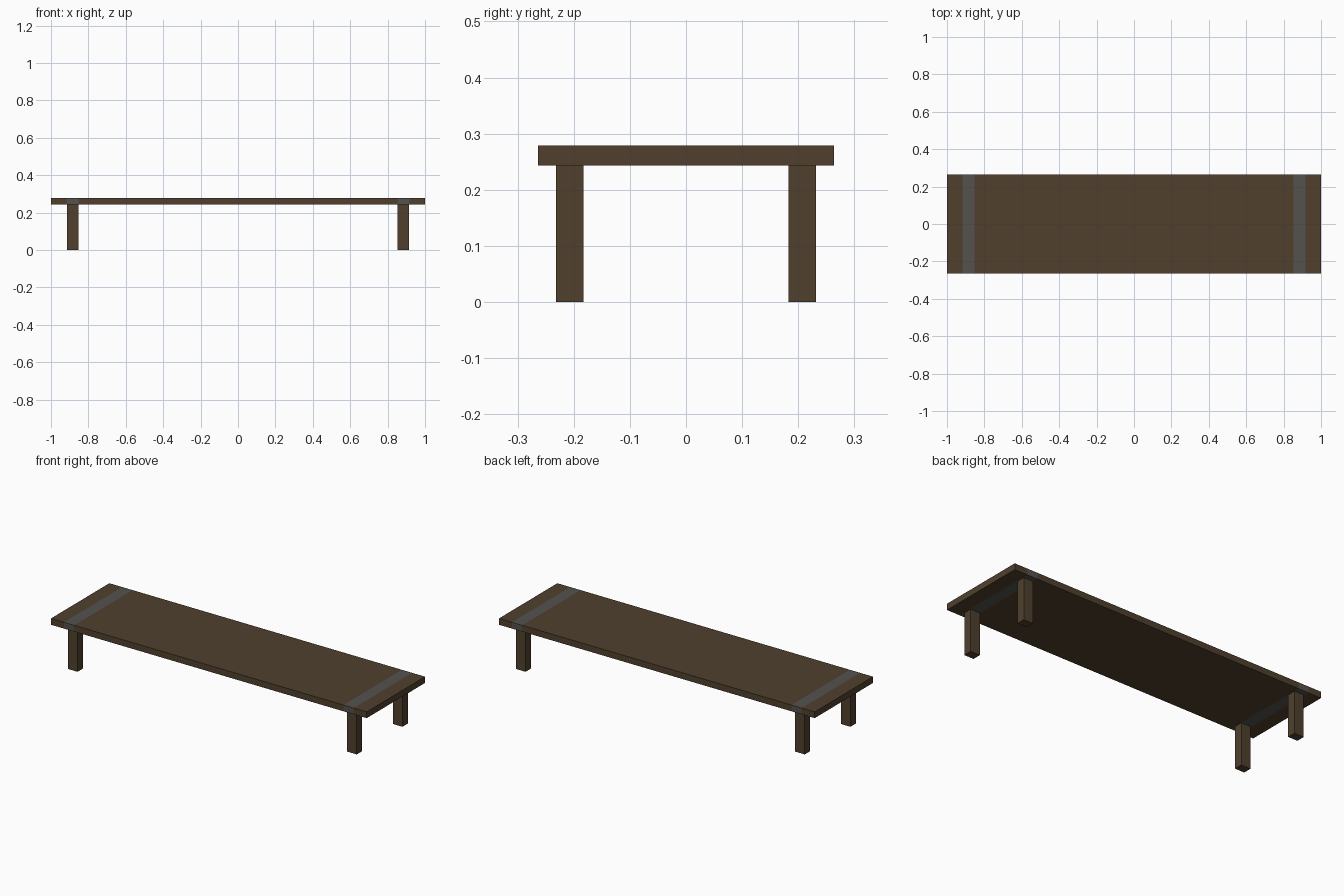
import bpy, bmesh
from mathutils import Matrix, Vector

if "Cube" in bpy.data.objects:
    bpy.data.objects.remove(bpy.data.objects["Cube"])


def material(name, rgb):
    m = bpy.data.materials.new(name)
    m.diffuse_color = (*rgb, 1.0)
    m.use_nodes = True
    m.node_tree.nodes["Principled BSDF"].inputs["Base Color"].default_value = m.diffuse_color
    return m


wood = material("dark brown wood", (0.080, 0.051, 0.027))
metal = material("grey band", (0.088, 0.084, 0.078))


def box(name, lo, hi, mats, cuts=()):
    """Axis-aligned box, optionally sliced at the given x positions."""
    lo, hi = Vector(lo), Vector(hi)
    bm = bmesh.new()
    bmesh.ops.create_cube(bm, size=1.0, matrix=Matrix.Translation((lo + hi) / 2)
                          @ Matrix.Diagonal((*(hi - lo), 1.0)))
    for x in cuts:
        bmesh.ops.bisect_plane(bm, geom=bm.verts[:] + bm.edges[:] + bm.faces[:],
                               plane_co=(x, 0, 0), plane_no=(1, 0, 0))
    # faces lying between the cuts near each end form the grey bands
    if cuts:
        inner, outer = min(map(abs, cuts)), max(map(abs, cuts))
        for f in bm.faces:
            if inner < abs(f.calc_center_median().x) < outer:
                f.material_index = 1
    mesh = bpy.data.meshes.new(name)
    bm.to_mesh(mesh)
    bm.free()
    for m in mats:
        mesh.materials.append(m)
    ob = bpy.data.objects.new(name, mesh)
    bpy.context.collection.objects.link(ob)
    return ob


# table top with a grey band wrapped round it near each end
TOP_Z, UNDER_Z = 0.279, 0.243
box("table_top", (-1, -0.264, UNDER_Z), (1, 0.264, TOP_Z), (wood, metal),
    cuts=(-0.918, -0.853, 0.853, 0.918))

# four square legs
for sx, side in ((-1, "left"), (1, "right")):
    for sy, end in ((-1, "front"), (1, "back")):
        cx, cy = sx * 0.884, sy * 0.207
        box(f"{end}_{side}_leg", (cx - 0.030, cy - 0.0245, 0),
            (cx + 0.030, cy + 0.0245, UNDER_Z), (wood,))
